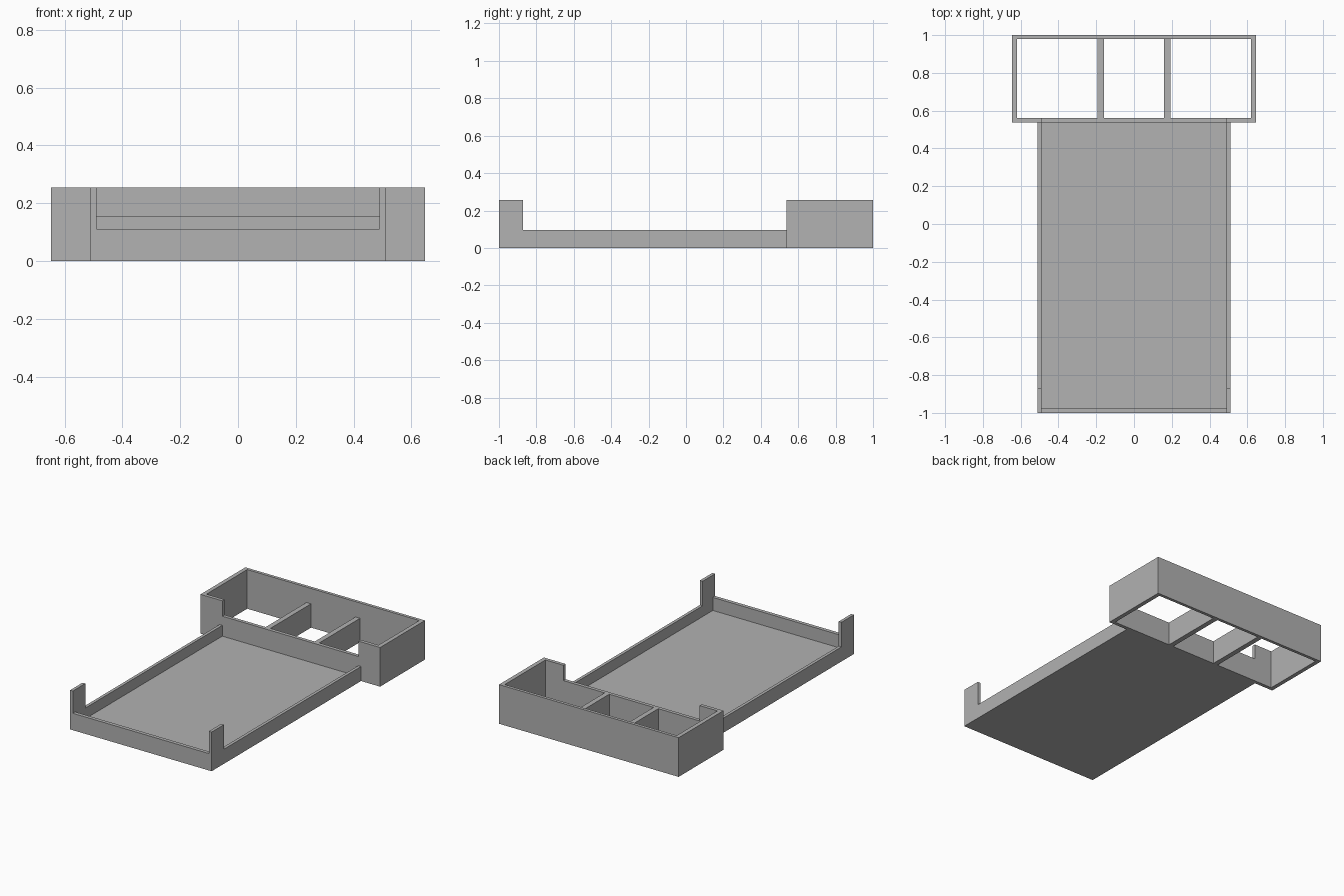
import bpy
from mathutils import Vector

default = bpy.data.objects.get("Cube")
if default:
    bpy.data.objects.remove(default, do_unlink=True)

grey = bpy.data.materials.new("plain grey")
grey.use_nodes = True
colour = (0.445, 0.445, 0.445, 1)
grey.diffuse_color = colour
grey.node_tree.nodes["Principled BSDF"].inputs["Base Color"].default_value = colour


def block(name, low, high):
    """Axis-aligned block between two corners."""
    low, high = Vector(low), Vector(high)
    bpy.ops.mesh.primitive_cube_add(size=1, location=(low + high) / 2)
    obj = bpy.context.object
    obj.name = name
    obj.scale = high - low
    bpy.ops.object.transform_apply(location=False, rotation=False, scale=True)
    obj.data.materials.append(grey)
    return obj


def carve(obj, low, high):
    """Cut a block-shaped void out of an object."""
    cutter = block("cutter", low, high)
    cutter.hide_render = True
    mod = obj.modifiers.new("carve", "BOOLEAN")
    mod.operation = "DIFFERENCE"
    mod.solver = "EXACT"
    mod.object = cutter
    bpy.context.view_layer.objects.active = obj
    bpy.ops.object.modifier_apply(modifier=mod.name)
    bpy.data.objects.remove(cutter, do_unlink=True)


HEIGHT = 0.255     # posts and box
RAIL = 0.095       # long side rails
LIP = 0.11         # front lip
LOW = 0.155        # dividers and lowered box front
FLOOR = 0.025
TRAY, TRAY_IN = 0.51, 0.49
BOX, BOX_IN = 0.647, 0.62
JOINT, BOX_FRONT_IN, BOX_BACK_IN = 0.538, 0.561, 0.98

# Tray with floor, side rails, front lip and tall corner posts
tray = block("tray", (-TRAY, -1, 0), (TRAY, JOINT, HEIGHT))
carve(tray, (-TRAY_IN, -0.976, FLOOR), (TRAY_IN, 0.7, 0.4))
carve(tray, (-0.7, -0.872, RAIL), (0.7, 0.7, 0.4))
carve(tray, (-TRAY_IN, -1.1, LIP), (TRAY_IN, -0.9, 0.4))

# Open-bottomed storage box with a lowered front wall
box = block("storage_box", (-BOX, JOINT, 0), (BOX, 1, HEIGHT))
carve(box, (-BOX_IN, BOX_FRONT_IN, -0.1), (BOX_IN, BOX_BACK_IN, 0.4))
carve(box, (-TRAY_IN, 0.4, LOW), (TRAY_IN, 0.7, 0.4))

# Two dividers making three compartments
for side, name in ((1, "left_divider"), (-1, "right_divider")):
    xs = sorted((side * 0.16, side * 0.193))
    block(name, (xs[0], BOX_FRONT_IN, 0), (xs[1], BOX_BACK_IN, LOW))
